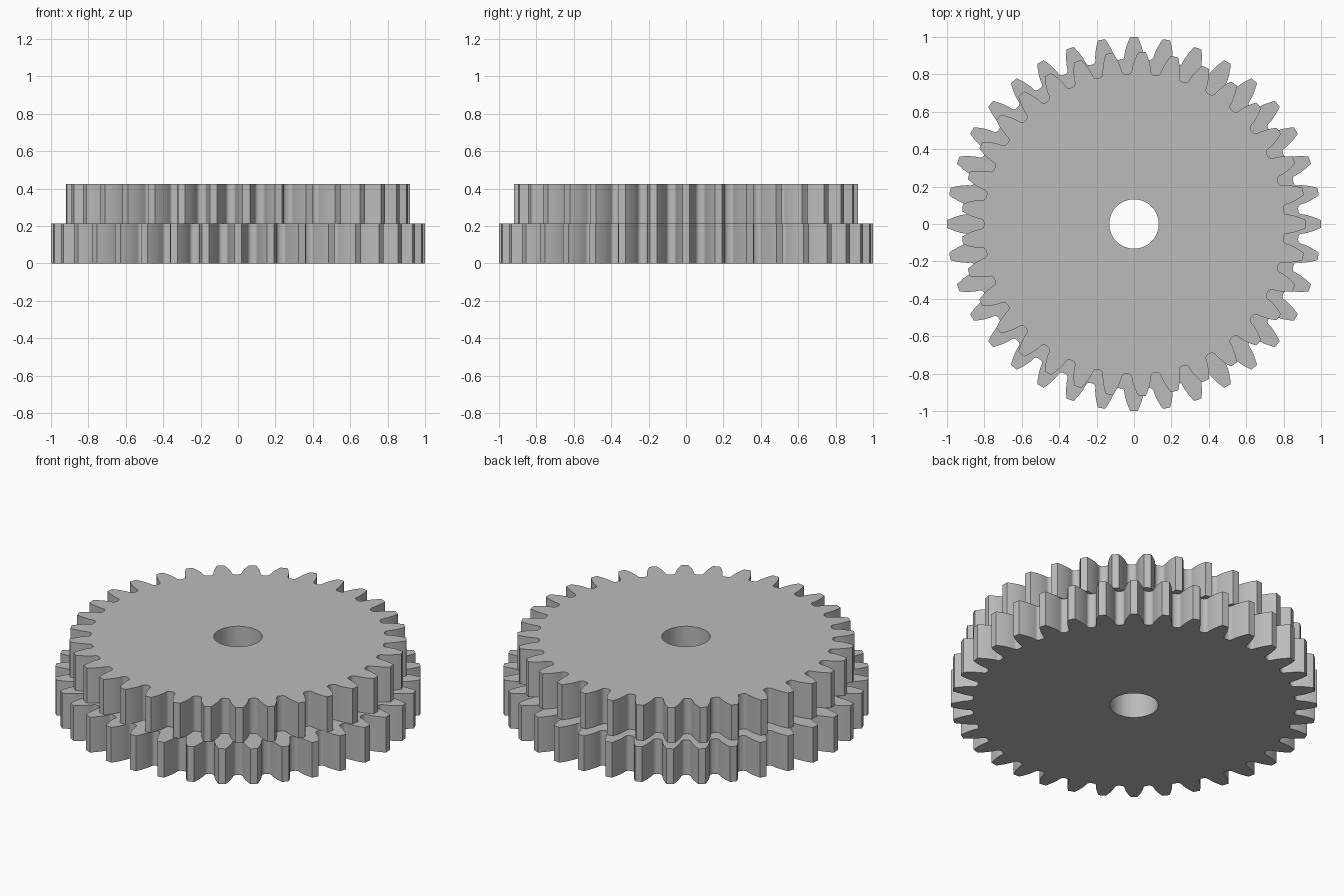
import bpy, bmesh
from math import pi, sin, cos, tan, acos, radians

if "Cube" in bpy.data.objects:
    bpy.data.objects.remove(bpy.data.objects["Cube"], do_unlink=True)

MODULE = 2 / 38           # tooth size shared by both gears
PRESSURE = radians(20)
THICK = 0.2125
BORE = 0.132

grey = bpy.data.materials.new("plain grey")
grey.use_nodes = True
colour = (0.5, 0.5, 0.5, 1)
grey.diffuse_color = colour
grey.node_tree.nodes["Principled BSDF"].inputs["Base Color"].default_value = colour


def involute(angle):
    return tan(angle) - angle


def flank(teeth):
    """One side of a tooth, tip to root, as (radius, angle from tooth centre)."""
    pitch = MODULE * teeth / 2
    base, tip, root = pitch * cos(PRESSURE), pitch + MODULE, pitch - 1.25 * MODULE
    fillet = 0.38 * MODULE
    low = max(base, root + fillet)

    def half(r):
        return pi / (2 * teeth) + involute(PRESSURE) - involute(acos(min(1, base / r)))

    steps = 6
    points = []
    for i in range(steps + 1):
        r = tip + (low - tip) * i / steps
        points.append((r, half(r)))
    # rounded root
    start = 0 if low > root + fillet + 1e-4 else 1
    for i in range(start, 5):
        t = pi / 2 * i / 4
        points.append((root + fillet * (1 - sin(t)),
                       half(low) + fillet / root * (1 - cos(t))))
    return points


def gear(name, teeth, z):
    side = flank(teeth)
    tooth = [(r, -a) for r, a in reversed(side)] + side
    outline = [(r, a + 2 * pi * k / teeth) for k in range(teeth) for r, a in tooth]
    bore = [(BORE, 2 * pi * k / 48) for k in range(48)]

    bm = bmesh.new()
    for loop in (outline, bore):
        verts = [bm.verts.new((r * cos(a), r * sin(a), z)) for r, a in loop]
        for i, v in enumerate(verts):
            bm.edges.new((verts[i - 1], v))
    # fill between outline and bore, then thicken upward
    bmesh.ops.triangle_fill(bm, use_beauty=True, edges=bm.edges[:], normal=(0, 0, 1))
    top = bmesh.ops.extrude_face_region(bm, geom=bm.faces[:], use_keep_orig=True)
    moved = [g for g in top["geom"] if isinstance(g, bmesh.types.BMVert)]
    bmesh.ops.translate(bm, verts=moved, vec=(0, 0, THICK))
    bmesh.ops.recalc_face_normals(bm, faces=bm.faces[:])

    mesh = bpy.data.meshes.new(name)
    bm.to_mesh(mesh)
    bm.free()
    mesh.materials.append(grey)
    obj = bpy.data.objects.new(name, mesh)
    bpy.context.collection.objects.link(obj)
    bpy.ops.object.select_all(action='DESELECT')
    obj.select_set(True)
    bpy.context.view_layer.objects.active = obj
    bpy.ops.object.shade_smooth_by_angle(angle=radians(30))
    return obj


# large gear below, slightly smaller gear stacked on it
gear("lower_gear", 36, 0)
gear("upper_gear", 33, THICK)
